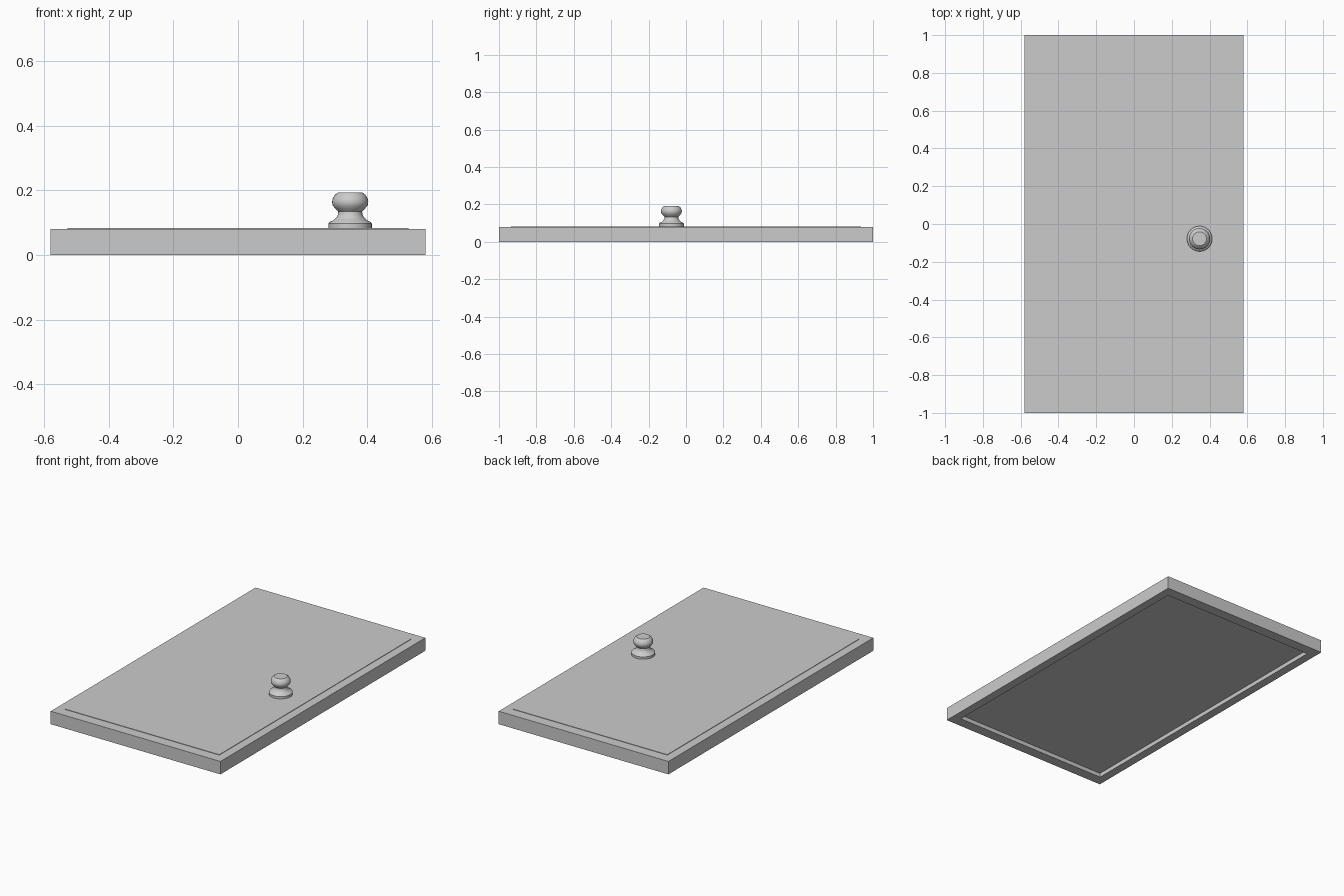
import bpy, bmesh, math

if "Cube" in bpy.data.objects:
    bpy.data.objects.remove(bpy.data.objects["Cube"])

HALF_X, HALF_Y, THICK = 0.58, 1.0, 0.08
IN_X, IN_Y = 0.527, 0.935
PANEL_BOTTOM, PANEL_TOP = 0.025, 0.083
KNOB_X, KNOB_Y = 0.347, -0.078


def add_object(name, bm):
    bmesh.ops.recalc_face_normals(bm, faces=bm.faces)
    mesh = bpy.data.meshes.new(name)
    bm.to_mesh(mesh)
    bm.free()
    obj = bpy.data.objects.new(name, mesh)
    bpy.context.collection.objects.link(obj)
    return obj


def rect(bm, hx, hy, z):
    return [bm.verts.new((sx * hx, sy * hy, z))
            for sx, sy in ((-1, -1), (1, -1), (1, 1), (-1, 1))]


# Outer frame: four loops swept into a hollow rectangular ring
bm = bmesh.new()
loops = [rect(bm, HALF_X, HALF_Y, 0), rect(bm, HALF_X, HALF_Y, THICK),
         rect(bm, IN_X, IN_Y, THICK), rect(bm, IN_X, IN_Y, 0)]
for k in range(4):
    a, b = loops[k], loops[(k + 1) % 4]
    for i in range(4):
        j = (i + 1) % 4
        bm.faces.new((a[i], a[j], b[j], b[i]))
add_object("door_frame", bm)

# Inset panel: barely proud on top, recessed underneath
bm = bmesh.new()
bmesh.ops.create_cube(bm, size=1)
bmesh.ops.scale(bm, vec=(2 * IN_X, 2 * IN_Y, PANEL_TOP - PANEL_BOTTOM), verts=bm.verts)
panel = add_object("door_panel", bm)
panel.location.z = (PANEL_TOP + PANEL_BOTTOM) / 2

# Turned knob: flared base, neck and rounded head
profile = [(0, 0.080), (0.067, 0.080), (0.067, 0.097), (0.063, 0.102),
           (0.052, 0.107), (0.042, 0.117), (0.038, 0.125), (0.037, 0.134),
           (0.045, 0.142), (0.054, 0.153), (0.056, 0.164), (0.054, 0.174),
           (0.047, 0.186), (0.037, 0.193), (0, 0.193)]
bm = bmesh.new()
verts = [bm.verts.new((r, 0, z)) for r, z in profile]
edges = [bm.edges.new(pair) for pair in zip(verts, verts[1:])]
bmesh.ops.spin(bm, geom=verts + edges, cent=(0, 0, 0), axis=(0, 0, 1),
               angle=math.tau, steps=32, use_merge=True)
bmesh.ops.remove_doubles(bm, verts=bm.verts, dist=1e-5)
knob = add_object("knob", bm)
knob.location = (KNOB_X, KNOB_Y, 0)
bpy.context.view_layer.objects.active = knob
knob.select_set(True)
bpy.ops.object.shade_smooth_by_angle(angle=math.radians(30))
